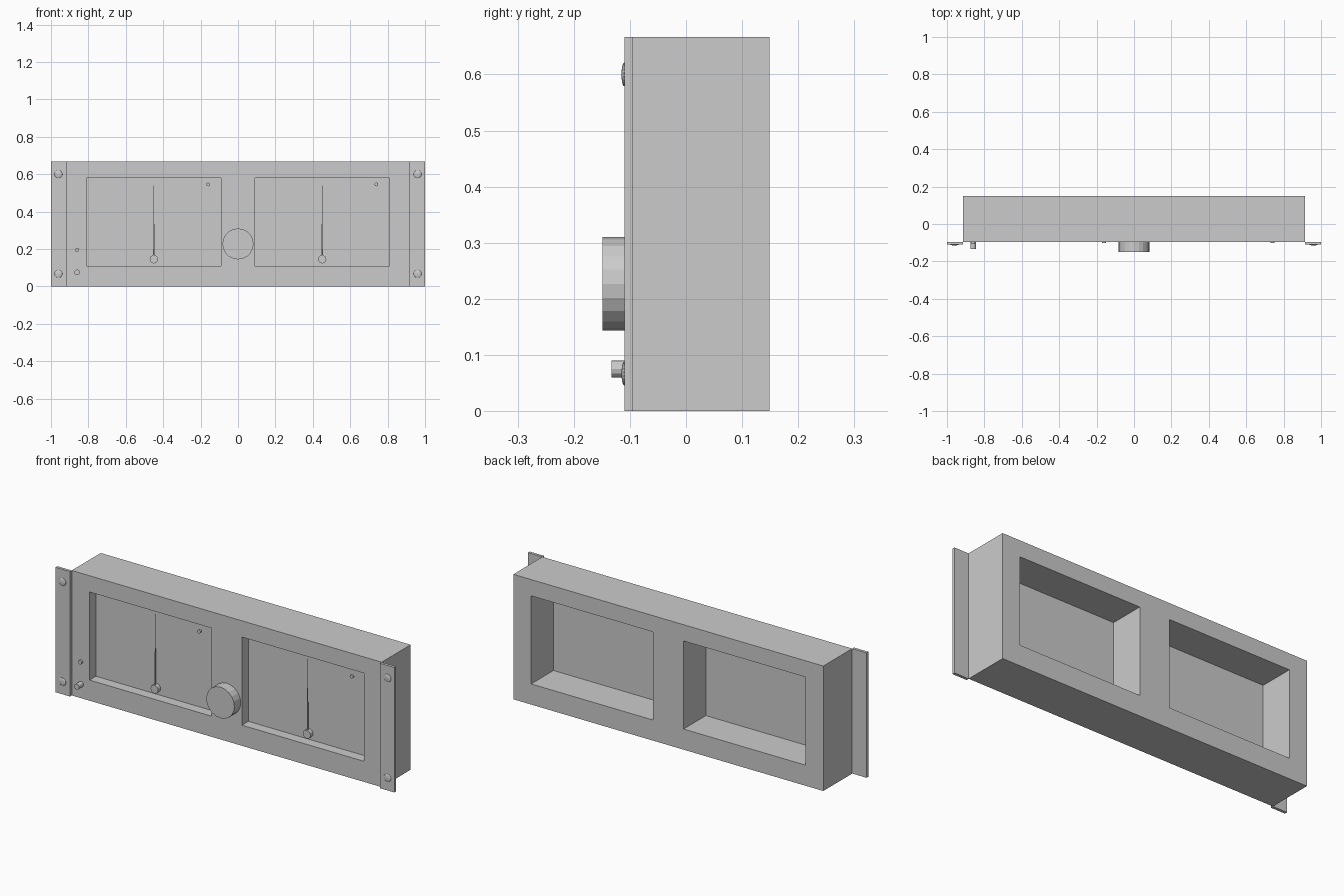
import bpy, bmesh, math

if "Cube" in bpy.data.objects:
    bpy.data.objects.remove(bpy.data.objects["Cube"])

H = 0.667                       # panel height
FRONT, BACK = -0.095, 0.149     # body faces
PLATE = -0.04                   # meter dial plane


def box(name, x0, x1, y0, y1, z0, z1):
    bpy.ops.mesh.primitive_cube_add(size=1, location=((x0+x1)/2, (y0+y1)/2, (z0+z1)/2))
    ob = bpy.context.object
    ob.name = name
    ob.scale = (x1-x0, y1-y0, z1-z0)
    return ob


def disc(name, x, z, r, y0, y1, sides):
    bpy.ops.mesh.primitive_cylinder_add(vertices=sides, radius=r, depth=y1-y0,
                                        location=(x, (y0+y1)/2, z),
                                        rotation=(math.pi/2, 0, 0))
    bpy.context.object.name = name
    return bpy.context.object


# Housing: front grid with two window cells left out, extruded backwards
xs = [-0.915, -0.81, -0.09, 0.09, 0.81, 0.915]
zs = [0, 0.11, 0.58, H]
bm = bmesh.new()
v = [[bm.verts.new((x, FRONT, z)) for z in zs] for x in xs]
for i in range(5):
    for j in range(3):
        if j == 1 and i in (1, 3):
            continue
        bm.faces.new((v[i][j], v[i+1][j], v[i+1][j+1], v[i][j+1]))
ext = bmesh.ops.extrude_face_region(bm, geom=bm.faces[:], use_keep_orig=True)
new = [g for g in ext["geom"] if isinstance(g, bmesh.types.BMVert)]
bmesh.ops.translate(bm, verts=new, vec=(0, BACK-FRONT, 0))
bmesh.ops.recalc_face_normals(bm, faces=bm.faces[:])
mesh = bpy.data.meshes.new("housing")
bm.to_mesh(mesh)
bm.free()
bpy.context.collection.objects.link(bpy.data.objects.new("housing", mesh))

# Mounting ears with domed screws
for s in (-1, 1):
    a, b = sorted((s*0.915, s*1.0))
    box("mounting_ear", a, b, -0.11, FRONT, 0, H)
    for z in (0.067, 0.6):
        bpy.ops.mesh.primitive_uv_sphere_add(segments=20, ring_count=10, radius=0.021,
                                             location=(s*0.96, -0.11, z))
        screw = bpy.context.object
        screw.name = "ear_screw"
        screw.scale = (1, 0.24, 1)
        bpy.ops.object.shade_smooth()

# Two meters: dial plate, needle, pivot and peak lamp
for cx in (-0.45, 0.45):
    box("dial_plate", cx-0.36, cx+0.36, PLATE-0.001, PLATE+0.001, 0.11, 0.58)
    bpy.ops.mesh.primitive_cone_add(vertices=6, radius1=0.004, radius2=0.001, depth=0.395,
                                    location=(cx, -0.055, 0.3425))
    bpy.context.object.name = "needle"
    disc("needle_pivot", cx, 0.145, 0.022, -0.063, PLATE, 16)
    disc("peak_lamp", cx+0.29, 0.545, 0.01, -0.101, -0.09, 12)

# Centre knob, toggle switch and power lamp
disc("knob", 0, 0.227, 0.083, -0.149, FRONT, 20)
disc("power_switch", -0.86, 0.075, 0.015, -0.133, FRONT, 12)
disc("power_lamp", -0.86, 0.195, 0.011, -0.105, FRONT, 12)
